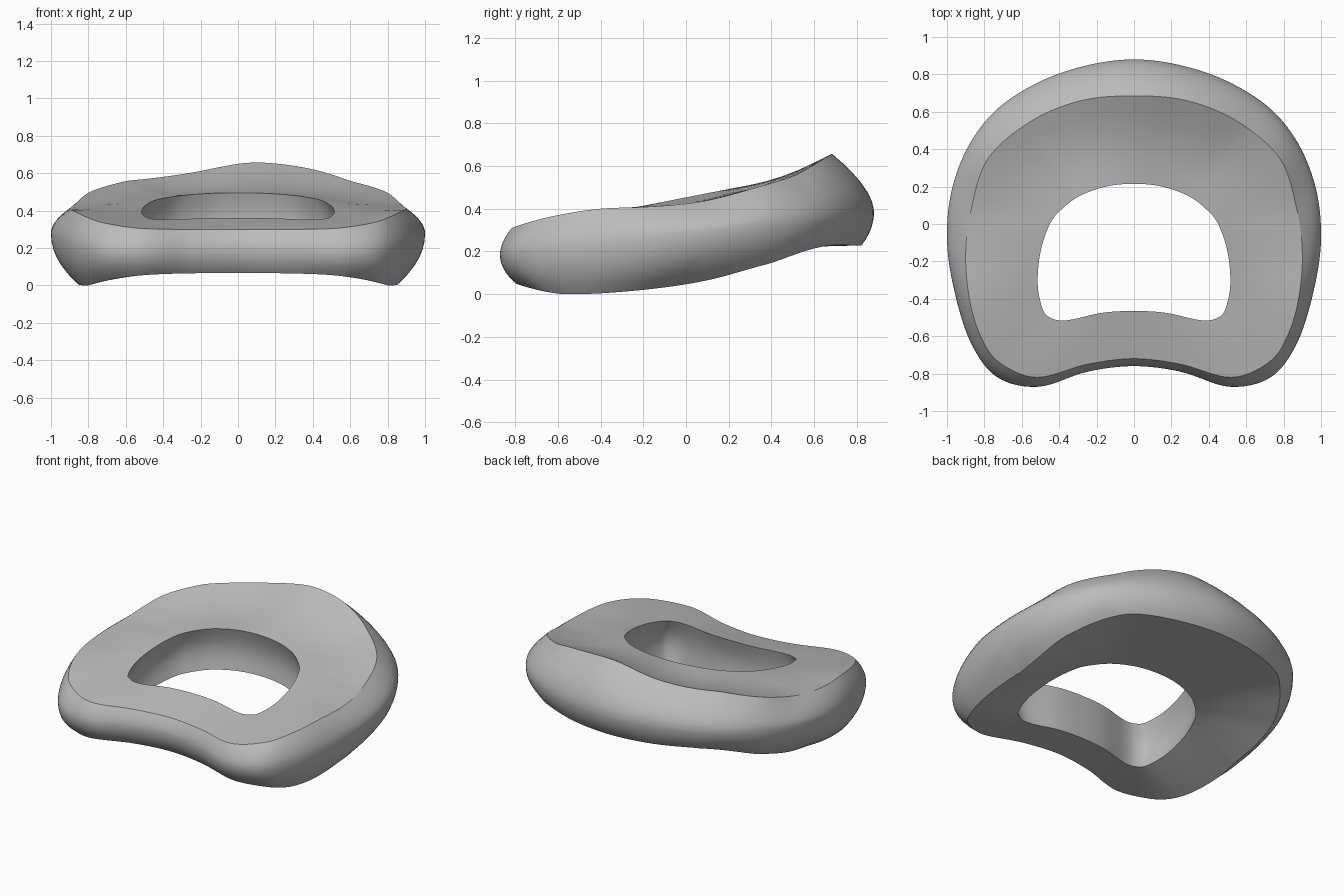
import bpy
import bmesh
import math
from mathutils import Vector

cube = bpy.data.objects.get("Cube")
if cube:
    bpy.data.objects.remove(cube)

STEPS = 8  # samples between neighbouring outline points

# Half outlines from front centre round the left side to back centre
OUTER = [(0, -.76), (.25, -.79), (.51, -.87), (.73, -.82), (.87, -.64), (.96, -.36),
         (1, -.08), (.97, .2), (.86, .46), (.675, .66), (.37, .815), (0, .88)]
RIM = [(0, -.72, .3), (.25, -.75, .3), (.52, -.82, .305), (.72, -.74, .335),
       (.82, -.6, .37), (.88, -.4, .4), (.9, -.16, .41), (.87, .08, .435),
       (.78, .35, .505), (.55, .55, .57), (.28, .66, .62), (0, .685, .65)]
HOLE = [(0, -.465), (.17, -.475), (.36, -.515), (.45, -.5), (.49, -.45), (.515, -.32),
        (.5, -.15), (.45, 0), (.385, .08), (.29, .15), (.15, .2), (0, .215)]
HOLE_CENTRE = Vector((0, -.15))

# Height of the bottom rim along y
BOTTOM = [(-.85, .025), (-.55, 0), (-.2, .02), (.1, .065), (.4, .145), (.65, .2), (.85, .17)]


def spline(a, b, c, d, t):
    return 0.5 * (2 * b + (c - a) * t + (2 * a - 5 * b + 4 * c - d) * t * t
                  + (3 * b - a - 3 * c + d) * t ** 3)


def outline(half):
    """Mirror a half outline and smooth it into a closed loop."""
    pts = [Vector(p) for p in half]
    pts += [Vector((-p.x, *p[1:])) for p in pts[-2:0:-1]]
    n = len(pts)
    return [spline(pts[i - 1], pts[i], pts[(i + 1) % n], pts[(i + 2) % n], s / STEPS)
            for i in range(n) for s in range(STEPS)]


def bottom_height(p):
    last = len(BOTTOM) - 1
    y = min(max(p.y, BOTTOM[0][0]), BOTTOM[last][0])
    i = max(k for k in range(last) if BOTTOM[k][0] <= y)
    (y0, z0), (y1, z1) = BOTTOM[i], BOTTOM[i + 1]
    z = spline(BOTTOM[max(i - 1, 0)][1], z0, z1, BOTTOM[min(i + 2, last)][1],
               (y - y0) / (y1 - y0))
    return z + .055 * (1 - min(1, abs(p.x) / .8) ** 2)


def bulge(middle, edge, s, power):
    """Point on the rounded wall between the widest line and an edge."""
    p = middle.lerp(edge, s ** power)
    p.z = middle.z + (edge.z - middle.z) * s
    return p


# Each section runs round the ring body: top face, outer wall, bottom face, hole wall
def section(outer, rim, hole):
    back = min(max((outer.y - .1) / .6, 0), 1)
    low = outer.lerp(rim.xy, 1.4 - 1.1 * back)
    low = Vector((low.x, low.y, bottom_height(low)))
    middle = Vector((outer.x, outer.y, .29 + .115 * outer.y))
    # the back peak leans a little to the left
    rim = rim + Vector((0, 0, .25 * rim.x * back * max(0, .6 - abs(rim.x))))
    spread = hole - HOLE_CENTRE
    hole_top = Vector((hole.x, hole.y, .453 + .196 * hole.y))
    wide = hole + spread * .05
    hole_low = Vector((wide.x, wide.y, .17 + .2 * hole.y))

    pts = []
    for i in range(7):  # top face, slightly dished at the back
        p = hole_top.lerp(rim, i / 6)
        p.z -= .025 * back * math.sin(math.pi * i / 6)
        pts.append(p)
    pts += [bulge(middle, rim, 1 - i / 6, 1.7) for i in range(1, 7)]
    pts += [bulge(middle, low, i / 6, 2.2) for i in range(1, 7)]
    pts += [low.lerp(hole_low, i / 6) for i in range(1, 7)]
    for i in range(1, 6):  # hole wall, hollowed outwards
        p = hole_low.lerp(hole_top, i / 6)
        pts.append(p + spread.to_3d() * .07 * math.sin(math.pi * i / 6))
    return pts


bm = bmesh.new()
rows = [[bm.verts.new(p) for p in section(*trio)]
        for trio in zip(outline(OUTER), outline(RIM), outline(HOLE))]
for i, row in enumerate(rows):
    after = rows[(i + 1) % len(rows)]
    for j in range(len(row)):
        k = (j + 1) % len(row)
        bm.faces.new((row[j], row[k], after[k], after[j]))
bmesh.ops.recalc_face_normals(bm, faces=bm.faces)
mesh = bpy.data.meshes.new("ring_body")
bm.to_mesh(mesh)
bm.free()

grey = bpy.data.materials.new("mid_grey")
grey.use_nodes = True
colour = (.5, .5, .5, 1)
grey.diffuse_color = colour
grey.node_tree.nodes["Principled BSDF"].inputs["Base Color"].default_value = colour
mesh.materials.append(grey)

body = bpy.data.objects.new("ring_body", mesh)
bpy.context.collection.objects.link(body)
bpy.context.view_layer.objects.active = body
body.select_set(True)
bpy.ops.object.shade_smooth_by_angle(angle=math.radians(28))
